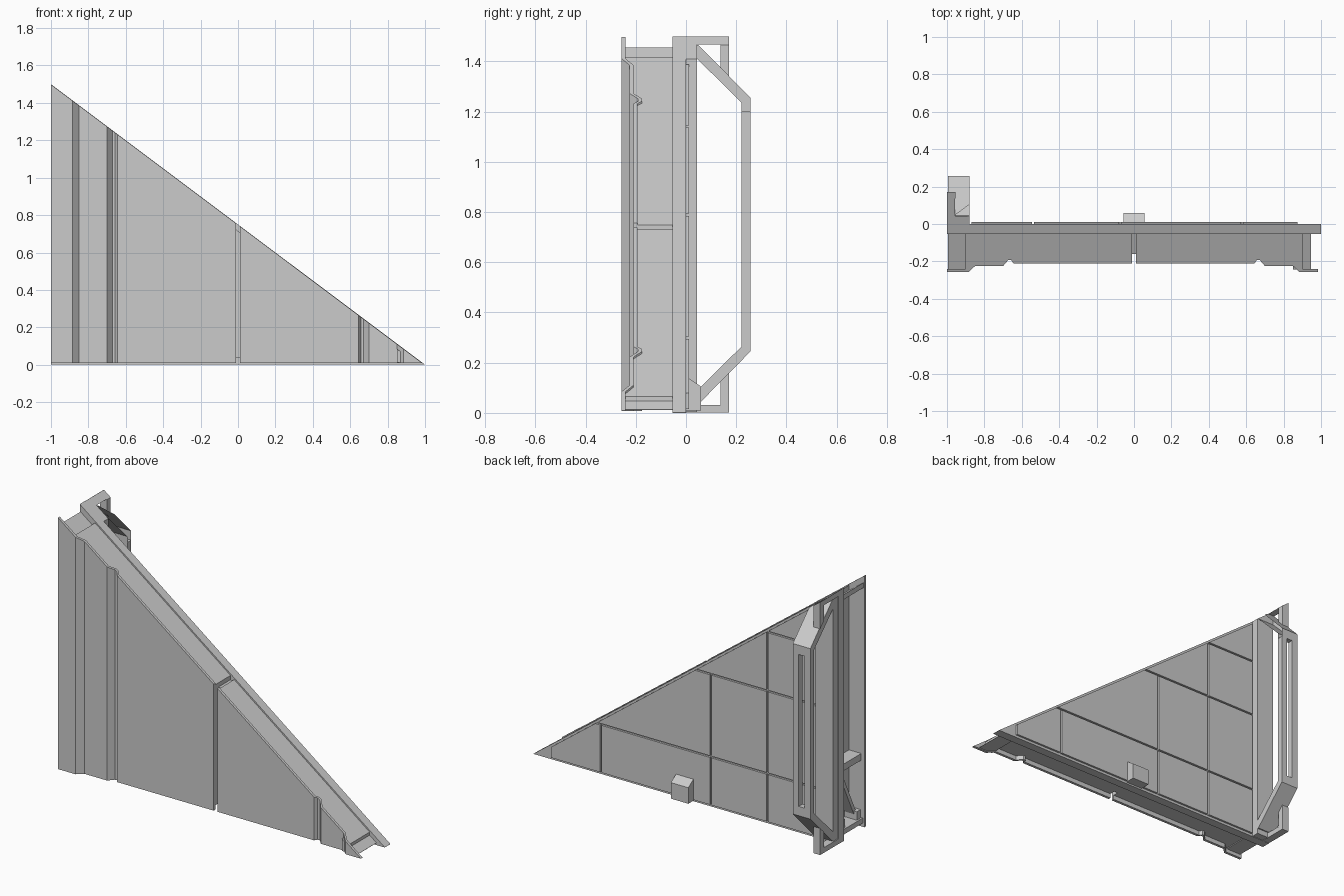
import bpy, bmesh
from mathutils import Vector

if "Cube" in bpy.data.objects:
    bpy.data.objects.remove(bpy.data.objects["Cube"])

H = 1.5


def hyp(x, drop=0.0):
    """Height of the sloping edge at x."""
    return 0.75 * (1 - x) - drop


def finish(bm, name):
    bmesh.ops.recalc_face_normals(bm, faces=bm.faces[:])
    me = bpy.data.meshes.new(name)
    bm.to_mesh(me)
    bm.free()
    ob = bpy.data.objects.new(name, me)
    bpy.context.collection.objects.link(ob)
    return ob


def loft(bm, lower, upper):
    """Closed solid between two matching outlines."""
    a = [bm.verts.new(p) for p in lower]
    b = [bm.verts.new(p) for p in upper]
    n = len(a)
    bm.faces.new(a)
    bm.faces.new(b[::-1])
    for i in range(n):
        j = (i + 1) % n
        bm.faces.new((a[i], b[i], b[j], a[j]))


def slope_prism(name, pts, z0=0.0, drop=0.0, thick=None):
    """Plan outline (x, y) raised up to the sloping edge."""
    bm = bmesh.new()
    top = [(x, y, max(hyp(x, drop), z0 + 0.001)) for x, y in pts]
    low = [(x, y, z - thick if thick else z0) for (x, y, z) in top]
    loft(bm, low, top)
    return finish(bm, name)


def rect(x0, x1, y0, y1):
    return [(x0, y0), (x1, y0), (x1, y1), (x0, y1)]


def side_prism(name, pts, x0, x1, drop=0.0):
    """Side outline (y, z) extruded along x, trimmed by the sloping edge."""
    bm = bmesh.new()
    loft(bm, [(x0, y, z) for y, z in pts], [(x1, y, z) for y, z in pts])
    r = bmesh.ops.bisect_plane(bm, geom=bm.verts[:] + bm.edges[:] + bm.faces[:], dist=1e-5,
                               plane_co=Vector((-1, 0, hyp(-1, drop))),
                               plane_no=Vector((0.75, 0, 1)), clear_outer=True)
    cut = [e for e in r['geom_cut'] if isinstance(e, bmesh.types.BMEdge) and e.is_boundary]
    if cut:
        bmesh.ops.edgenet_fill(bm, edges=cut)
    return finish(bm, name)


def flip(pts):
    return [(y, H - z) for y, z in pts]


# Main triangular back plate
slope_prism("back_plate", [(-1, -0.053), (0.999, -0.053), (0.999, 0), (-1, 0)])

# Stepped front skin, two mirrored halves with a gap at the centre
front = [(-1, -0.257), (-0.885, -0.257), (-0.85, -0.225), (-0.70, -0.225),
         (-0.672, -0.192), (-0.657, -0.192), (-0.645, -0.21), (-0.012, -0.21)]
back = [(x, y + 0.016) for x, y in reversed(front)]
for side, s in (("left", 1), ("right", -1)):
    outline = [(s * x, y) for x, y in front + back]
    if s < 0:
        outline = [(min(x, 0.985), y) for x, y in outline]
    slope_prism(side + "_front_skin", outline, 0.008, 0.002)

    # Body block behind the skin
    core = [(-0.9, -0.242), (-0.885, -0.242), (-0.85, -0.21), (-0.70, -0.21),
            (-0.672, -0.178), (-0.657, -0.178), (-0.645, -0.196), (-0.012, -0.196),
            (-0.012, -0.05), (-0.9, -0.05)]
    slope_prism(side + "_body", [(s * x, y) for x, y in core], 0.035, 0.01)

# Recessed filler seen in the centre groove and the tip
slope_prism("groove_filler", rect(-0.05, 0.05, -0.16, -0.04), 0.035, 0.035)
slope_prism("tip_filler", rect(0.85, 0.945, -0.242, -0.05), 0.012, 0.028)

# Open left end: sloped cap, floor, shelves and braces
slope_prism("end_cap", rect(-0.995, -0.89, -0.245, -0.05), 0, 0.04, 0.03)
side_prism("end_floor", [(-0.245, 0.03), (-0.05, 0.03), (-0.05, 0.06), (-0.245, 0.06)], -0.99, -0.89)
shelf = [(-0.245, 0.40), (-0.05, 0.40), (-0.05, 0.44), (-0.245, 0.44)]
brace = [(-0.075, 0.40), (-0.05, 0.40), (-0.215, 0.06), (-0.24, 0.06)]
side_prism("end_shelf", shelf, -0.98, -0.89)
side_prism("end_brace", brace, -0.96, -0.89)
for i, y in enumerate((-0.235, -0.09)):
    side_prism(f"end_foot_{i}", [(y, 0.05), (y + 0.035, 0.05), (y + 0.035, 0.11), (y, 0.11)], -0.98, -0.89)

# Rear cladding tiles: (x0, x1, z0, z1)
cols = [-0.875, -0.54, -0.17, 0.55, 0.88]
tiles = [(cols[i], cols[i + 1], 0.01, 0.30) for i in range(4)]
tiles += [(-0.875, -0.54, 0.30, 0.79), (-0.54, -0.17, 0.30, 0.79), (-0.17, 0.62, 0.30, 0.79),
          (-0.875, -0.54, 0.79, 1.14), (-0.54, -0.03, 0.79, 1.17), (-0.875, -0.52, 1.14, 1.42)]
g = 0.005
for i, (x0, x1, z0, z1) in enumerate(tiles):
    side_prism(f"rear_tile_{i}", [(-0.01, z0 + g), (0.012, z0 + g), (0.012, z1 - g), (-0.01, z1 - g)],
               x0 + g, x1 - g, 0.015)

# Small wedge-topped box on the back
side_prism("rear_box", [(0, 0.01), (0.06, 0.01), (0.06, 0.105), (0, 0.145)], -0.057, 0.057)

# Rear guard frame: post, corner arms, brackets and slotted bar
X0, X1 = -0.995, -0.88
side_prism("guard_post", [(0, 0.003), (0.043, 0.003), (0.043, 1.5), (0, 1.5)], X0, X1)
arm = [(0, 1.41), (0.045, 1.41), (0.222, 1.235), (0.222, 1.2), (0.257, 1.2), (0.257, 1.255),
       (0.05, 1.465), (0, 1.465)]
bracket_top = [(0, 1.468), (0.172, 1.468), (0.172, 1.499), (0, 1.499)]
bracket_leg = [(0.137, 1.375), (0.172, 1.34), (0.172, 1.47), (0.137, 1.47)]
for end, f in (("upper", lambda p: p), ("lower", flip)):
    side_prism(end + "_guard_arm", f(arm), X0, X1)
    side_prism(end + "_bracket_plate", f(bracket_top), -1, -0.955)
    side_prism(end + "_bracket_leg", f(bracket_leg), -1, -0.955)
bar = [(0.222, 0.3), (0.257, 0.3), (0.257, 1.2), (0.222, 1.2)]
side_prism("guard_rail_outer", bar, X0, -0.957)
side_prism("guard_rail_inner", bar, -0.918, X1)
